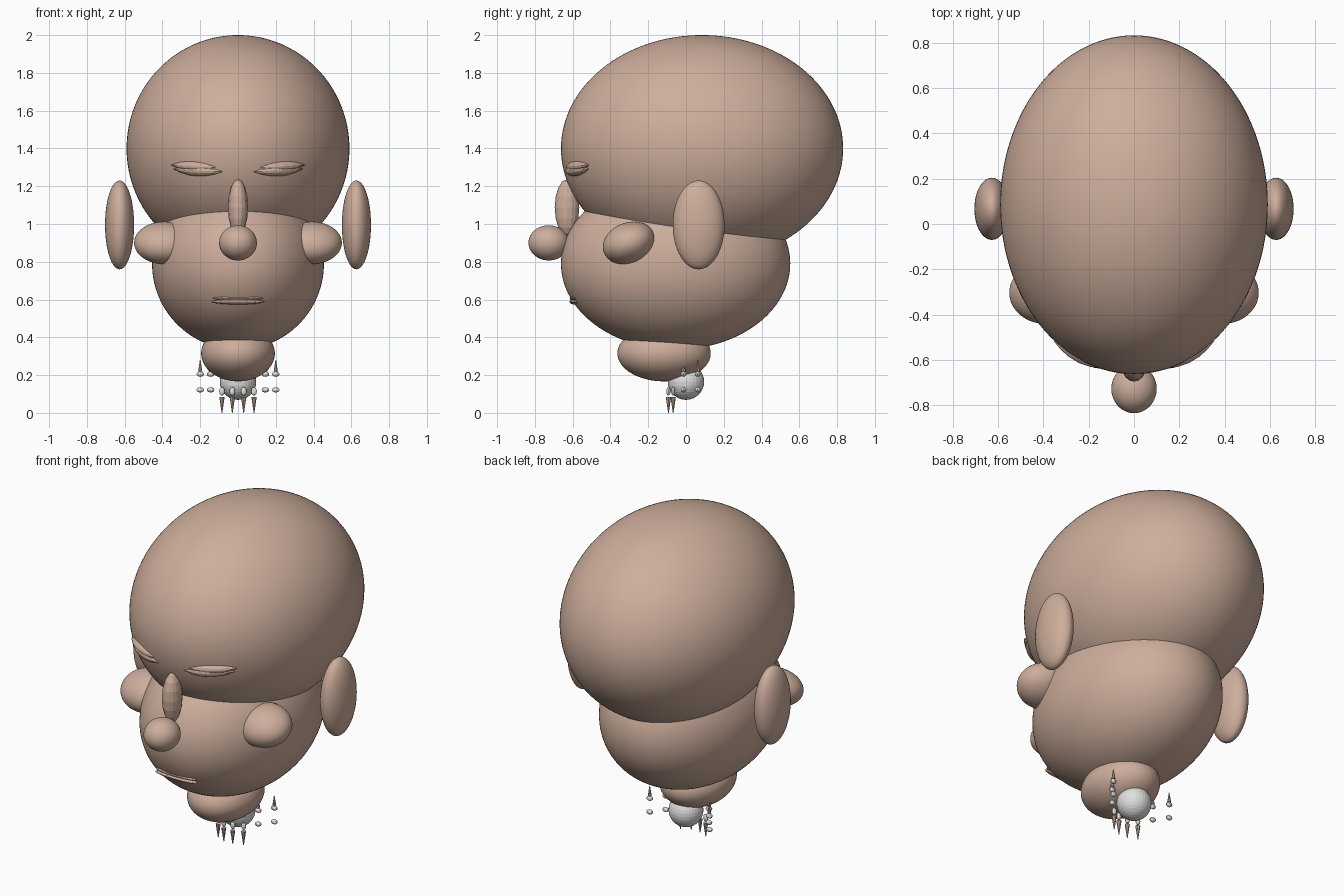
import bpy, bmesh, math
from mathutils import Matrix, Vector, Euler

cube = bpy.data.objects.get("Cube")
if cube:
    bpy.data.objects.remove(cube, do_unlink=True)


def material(name, color):
    m = bpy.data.materials.new(name)
    m.use_nodes = True
    m.diffuse_color = (*color, 1)
    m.node_tree.nodes["Principled BSDF"].inputs["Base Color"].default_value = (*color, 1)
    return m


skin = material("skin", (0.61, 0.42, 0.33))
ivory = material("pale grey", (0.75, 0.75, 0.73))


def finish(name, bm, mat, smooth):
    mesh = bpy.data.meshes.new(name)
    bm.to_mesh(mesh)
    bm.free()
    mesh.materials.append(mat)
    for p in mesh.polygons:
        p.use_smooth = smooth
    ob = bpy.data.objects.new(name, mesh)
    bpy.context.collection.objects.link(ob)
    return ob


def placement(center, radii, rot):
    return Matrix.LocRotScale(Vector(center), Euler([math.radians(a) for a in rot]), Vector(radii))


def ellipsoid(name, center, radii, rot=(0, 0, 0), segs=32, mat=skin, almond=False, smooth=False):
    bm = bmesh.new()
    bmesh.ops.create_uvsphere(bm, u_segments=segs, v_segments=segs // 2, radius=1)
    if almond:  # pinch the two ends into points
        for v in bm.verts:
            pinch = math.sqrt(max(0, 1 - v.co.x ** 2))
            v.co.y *= pinch
            v.co.z *= pinch
    bmesh.ops.transform(bm, matrix=placement(center, radii, rot), verts=bm.verts)
    return finish(name, bm, mat, smooth)


def spike(name, center, radius, length, up):
    bm = bmesh.new()
    bmesh.ops.create_cone(bm, cap_ends=True, segments=8, radius1=radius, radius2=0.002, depth=length)
    rot = (0, 0, 0) if up else (180, 0, 0)
    bmesh.ops.transform(bm, matrix=placement(center, (1, 1, 1), rot), verts=bm.verts)
    return finish(name, bm, skin, False)


# Head masses
ellipsoid("cranium", (0, 0.085, 1.4), (0.59, 0.747, 0.6), segs=128, smooth=True)
ellipsoid("jaw", (0, -0.055, 0.79), (0.455, 0.607, 0.455), segs=128, smooth=True)
ellipsoid("chin", (0, -0.116, 0.315), (0.195, 0.247, 0.148), segs=96, smooth=True)

# Nose
ellipsoid("nose_bridge", (0, -0.63, 1.087), (0.053, 0.065, 0.15), segs=16)
ellipsoid("nose_tip", (0, -0.727, 0.9), (0.1, 0.107, 0.093), segs=64, smooth=True)

# Lips
ellipsoid("upper_lip", (0, -0.59, 0.606), (0.135, 0.026, 0.012), segs=16)
ellipsoid("lower_lip", (0, -0.59, 0.588), (0.142, 0.027, 0.014), segs=16)

# Paired features
for side, s in (("left", 1), ("right", -1)):
    ellipsoid(side + "_ear", (s * 0.627, 0.067, 0.995), (0.077, 0.137, 0.235), segs=64, smooth=True)
    ellipsoid(side + "_cheek", (s * 0.39, -0.303, 0.9), (0.16, 0.142, 0.107), (22, 0, 0), 64, smooth=True)
    ellipsoid(side + "_upper_lid", (s * 0.225, -0.575, 1.305), (0.143, 0.042, 0.03),
              (0, -s * 3, s * 25), 16, almond=True)
    ellipsoid(side + "_lower_lid", (s * 0.212, -0.578, 1.284), (0.145, 0.042, 0.032),
              (0, -s * 3, s * 25), 16, almond=True)

# Ball under the chin
ellipsoid("throat_ball", (0, 0, 0.165), (0.096, 0.096, 0.096), segs=32, mat=ivory)

# Arc of teeth around the ball, outer pairs stacked and inner ones with roots
arc = [(0.2, 0.062), (0.145, -0.013), (0.085, -0.068), (0.03, -0.093)]
for side, s in (("left", 1), ("right", -1)):
    for i, (x, y) in enumerate(arc):
        tag = f"{side}_{i + 1}"
        if i < 2:
            ellipsoid("upper_tooth_" + tag, (s * x, y, 0.205), (0.02, 0.015, 0.014), segs=12, mat=ivory)
            ellipsoid("lower_tooth_" + tag, (s * x, y, 0.122), (0.02, 0.015, 0.014), segs=12, mat=ivory)
            spike("upper_root_" + tag, (s * x, y, 0.25), 0.011, 0.06, True)
        else:
            ellipsoid("lower_tooth_" + tag, (s * x, y, 0.114), (0.015, 0.011, 0.023), segs=12, mat=ivory)
            spike("lower_root_" + tag, (s * x, y, 0.042), 0.014, 0.084, False)
